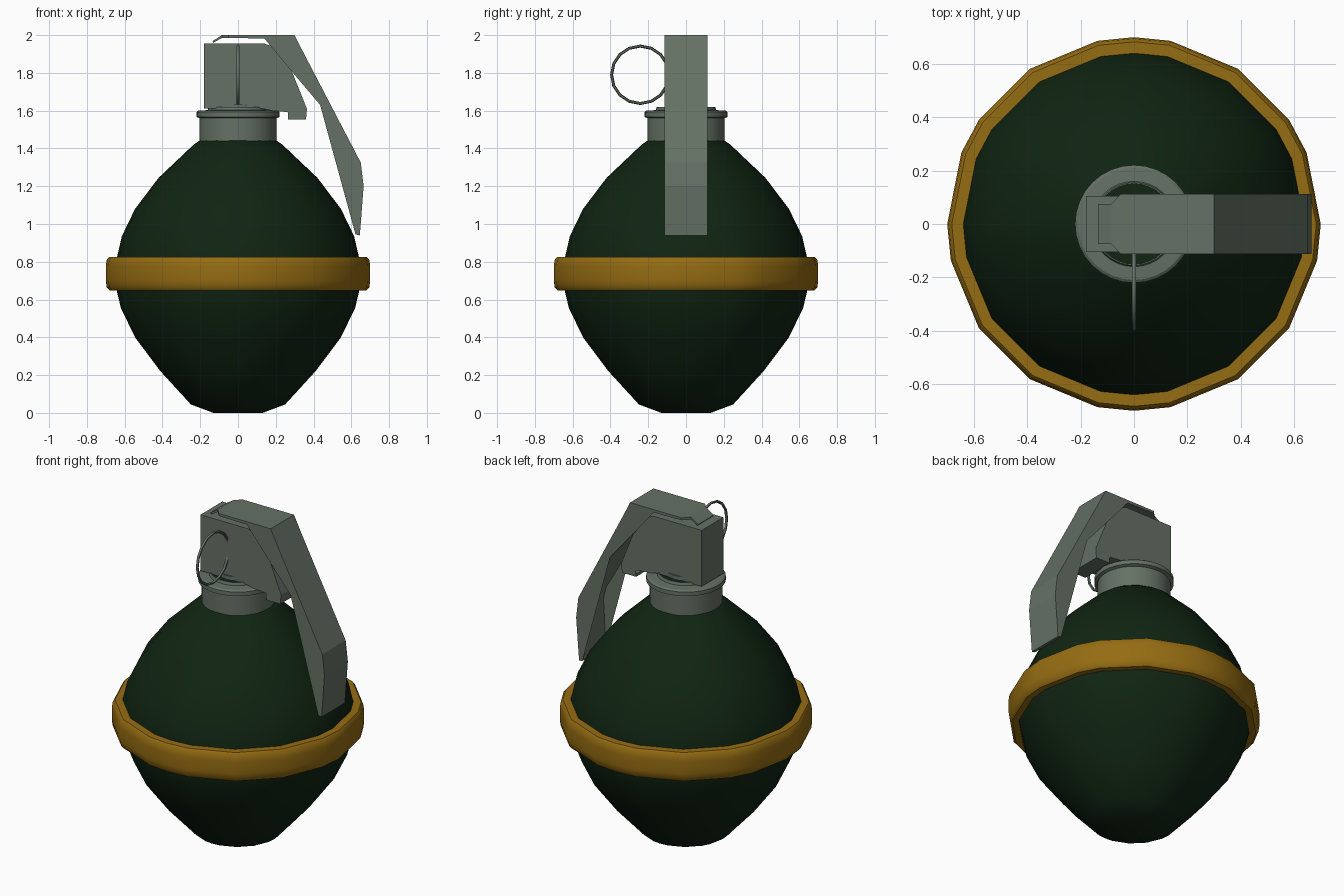
import bpy, bmesh, math
from mathutils import Matrix

if "Cube" in bpy.data.objects:
    bpy.data.objects.remove(bpy.data.objects["Cube"])


def material(name, rgb):
    m = bpy.data.materials.new(name)
    m.diffuse_color = (*rgb, 1)
    m.use_nodes = True
    m.node_tree.nodes["Principled BSDF"].inputs["Base Color"].default_value = m.diffuse_color
    return m


GREEN = material("dark green", (0.005, 0.018, 0.006))
YELLOW = material("ochre yellow", (0.30, 0.15, 0.006))
GREY = material("grey green metal", (0.13, 0.165, 0.13))


def finish(bm, name, mat, smooth=None):
    bmesh.ops.recalc_face_normals(bm, faces=bm.faces)
    me = bpy.data.meshes.new(name)
    bm.to_mesh(me)
    bm.free()
    me.materials.append(mat)
    ob = bpy.data.objects.new(name, me)
    bpy.context.collection.objects.link(ob)
    if smooth:
        bpy.ops.object.select_all(action='DESELECT')
        ob.select_set(True)
        bpy.context.view_layer.objects.active = ob
        bpy.ops.object.shade_smooth_by_angle(angle=math.radians(smooth))
    return ob


def lathe(name, profile, angles, mat, loop=False, smooth=40):
    """Revolve (radius, z) points; closed profile loop or capped ends."""
    bm = bmesh.new()
    rings = [[bm.verts.new((r * math.sin(a), r * math.cos(a), z)) for a in angles]
             for r, z in profile]
    n = len(angles)
    pairs = list(zip(rings, rings[1:]))
    if loop:
        pairs.append((rings[-1], rings[0]))
    else:
        bm.faces.new(rings[0])
        bm.faces.new(rings[-1])
    for a, b in pairs:
        for i in range(n):
            j = (i + 1) % n
            bm.faces.new((a[i], a[j], b[j], b[i]))
    return finish(bm, name, mat, smooth)


def extrude_y(name, profile, half, mat, taper=None):
    """Prism from an (x, z) outline; taper(x) can narrow the half width."""
    bm = bmesh.new()
    sides = [[bm.verts.new((x, s * (taper(x) if taper else half), z)) for x, z in profile]
             for s in (-1, 1)]
    n = len(profile)
    caps = [bm.faces.new(s) for s in sides]
    for i in range(n):
        j = (i + 1) % n
        bm.faces.new((sides[0][i], sides[0][j], sides[1][j], sides[1][i]))
    bmesh.ops.triangulate(bm, faces=caps)
    return finish(bm, name, mat)


# slightly uneven low-poly segmentation of the body
half_angles = [0, 11.25, 33.75, 56.25, 67.5, 90, 101.25, 123.75, 146.25, 168.75]
body_angles = [math.radians(a) for a in
               half_angles + [180] + [360 - a for a in half_angles[:0:-1]]]
round_angles = [math.tau * i / 32 for i in range(32)]

# body
lathe("body", [(0.13, 0), (0.25, 0.045), (0.41, 0.22), (0.545, 0.40), (0.62, 0.555),
               (0.645, 0.66), (0.65, 0.74), (0.64, 0.825), (0.615, 0.935), (0.545, 1.08),
               (0.42, 1.245), (0.235, 1.42), (0.19, 1.45)], body_angles, GREEN)

# belt around the middle
lathe("belt", [(0.62, 0.65), (0.68, 0.648), (0.695, 0.665), (0.70, 0.70), (0.70, 0.775),
               (0.695, 0.81), (0.683, 0.825), (0.62, 0.825)], body_angles, YELLOW, loop=True)

# neck with flange and raised lip
lathe("neck", [(0.19, 1.42), (0.203, 1.44), (0.203, 1.56), (0.221, 1.567), (0.221, 1.592),
               (0.21, 1.60), (0.16, 1.603), (0.155, 1.62), (0.15, 1.62), (0.15, 1.42)],
      round_angles, GREY, loop=True, smooth=30)
lathe("neck_filling", [(0.152, 1.43), (0.152, 1.612)], round_angles, GREEN)
lathe("fuse_stem", [(0.115, 1.60), (0.115, 1.635)], round_angles, GREY, smooth=30)

# fuse head block with hooked nose
extrude_y("fuse_head", [(-0.18, 1.955), (0.14, 1.955), (0.21, 1.93), (0.24, 1.92),
                        (0.365, 1.61), (0.36, 1.552), (0.265, 1.552), (0.265, 1.568),
                        (0.30, 1.575), (0.29, 1.59), (0.18, 1.60), (0.12, 1.612),
                        (-0.18, 1.612)], 0.105, GREY)

# safety lever: bent strip reaching down the side
extrude_y("lever", [(-0.05, 2.0), (0.30, 2.0), (0.34, 1.92), (0.65, 1.325), (0.665, 1.20),
                    (0.645, 0.94), (0.622, 0.945), (0.638, 1.235), (0.62, 1.31),
                    (0.435, 1.63), (0.262, 1.835), (0.265, 1.88), (0.28, 1.945),
                    (0.26, 1.965), (0.215, 1.93), (0.14, 1.982), (-0.05, 1.985)],
          0.113, GREY)

# narrow tongue at the lever's front end
extrude_y("lever_tongue", [(-0.135, 1.968), (-0.085, 2.0), (-0.05, 2.0),
                           (-0.05, 1.985), (-0.085, 1.985), (-0.13, 1.96)],
          0.075, GREY, taper=lambda x: 0.113 if x > -0.06 else 0.075)

# pull ring, passing into the head
bm = bmesh.new()
N, M = 16, 6
grid = [[bm.verts.new((0.008 * math.sin(v),
                       -0.242 + (0.152 + 0.008 * math.cos(v)) * math.cos(u),
                       1.79 + (0.152 + 0.008 * math.cos(v)) * math.sin(u)))
         for v in [math.tau * k / M for k in range(M)]]
        for u in [math.tau * k / N for k in range(N)]]
for i in range(N):
    for k in range(M):
        a, b, l = grid[i], grid[(i + 1) % N], (k + 1) % M
        bm.faces.new((a[k], b[k], b[l], a[l]))
finish(bm, "pull_ring", GREY, 60)
